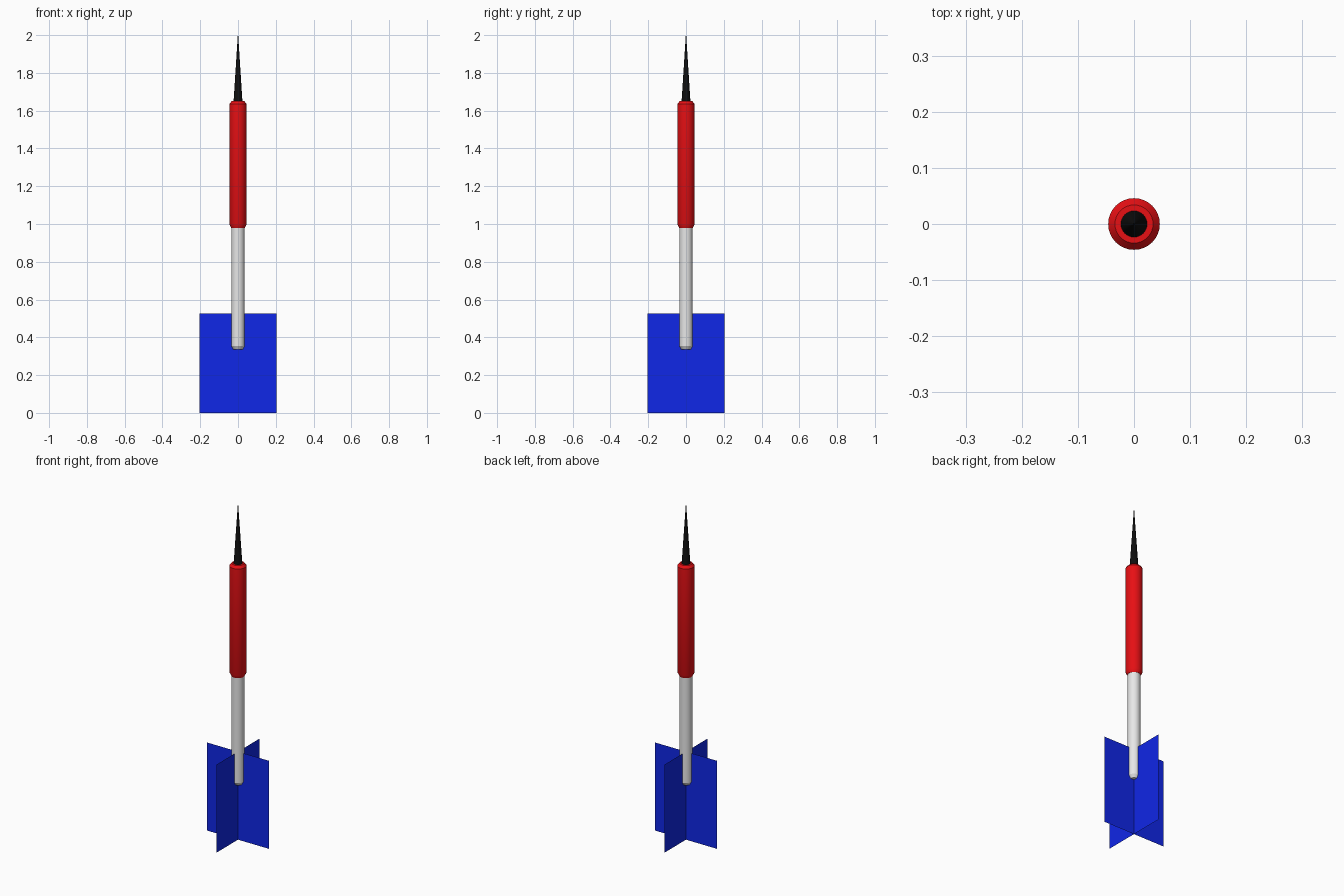
import bpy
import math

if "Cube" in bpy.data.objects:
    bpy.data.objects.remove(bpy.data.objects["Cube"], do_unlink=True)


def material(name, rgb):
    mat = bpy.data.materials.new(name)
    mat.use_nodes = True
    colour = (*rgb, 1.0)
    mat.diffuse_color = colour
    mat.node_tree.nodes["Principled BSDF"].inputs["Base Color"].default_value = colour
    return mat


def add_object(name, verts, faces, mat):
    mesh = bpy.data.meshes.new(name)
    mesh.from_pydata(verts, [], faces)
    mesh.materials.append(mat)
    obj = bpy.data.objects.new(name, mesh)
    bpy.context.collection.objects.link(obj)
    return obj


def turned(name, profile, mat, sides=32):
    """Revolve a (radius, height) profile, listed bottom to top, and cap it."""
    verts, faces = [], []
    for r, z in profile:
        for i in range(sides):
            a = math.tau * i / sides
            verts.append((r * math.cos(a), r * math.sin(a), z))
    for k in range(len(profile) - 1):
        for i in range(sides):
            j = (i + 1) % sides
            lo, hi = k * sides, (k + 1) * sides
            faces.append((lo + i, lo + j, hi + j, hi + i))
    faces.append(tuple(reversed(range(sides))))
    faces.append(tuple(range(len(verts) - sides, len(verts))))
    obj = add_object(name, verts, faces, mat)
    bpy.ops.object.select_all(action="DESELECT")
    obj.select_set(True)
    bpy.context.view_layer.objects.active = obj
    bpy.ops.object.shade_smooth_by_angle(angle=math.radians(30))
    return obj


red = material("barrel red", (0.8, 0.005, 0.007))
grey = material("shaft grey", (0.8, 0.8, 0.8))
black = material("point black", (0.005, 0.005, 0.005))
blue = material("flight blue", (0.005, 0.02, 0.8))

# Point, barrel and shaft share the vertical axis
turned("point", [(0.024, 1.64), (0.001, 2.0)], black)
turned("barrel", [(0.036, 0.98), (0.046, 1.0), (0.046, 1.635), (0.034, 1.65)], red)
turned("shaft", [(0.024, 0.335), (0.035, 0.353), (0.035, 0.99)], grey)

# Flight: two paper-thin crossed sheets
half, top = 0.204, 0.525
for name, dx, dy in (("side_flight", half, 0), ("front_flight", 0, half)):
    add_object(name, [(-dx, -dy, 0), (dx, dy, 0), (dx, dy, top), (-dx, -dy, top)],
               [(0, 1, 2, 3)], blue)
